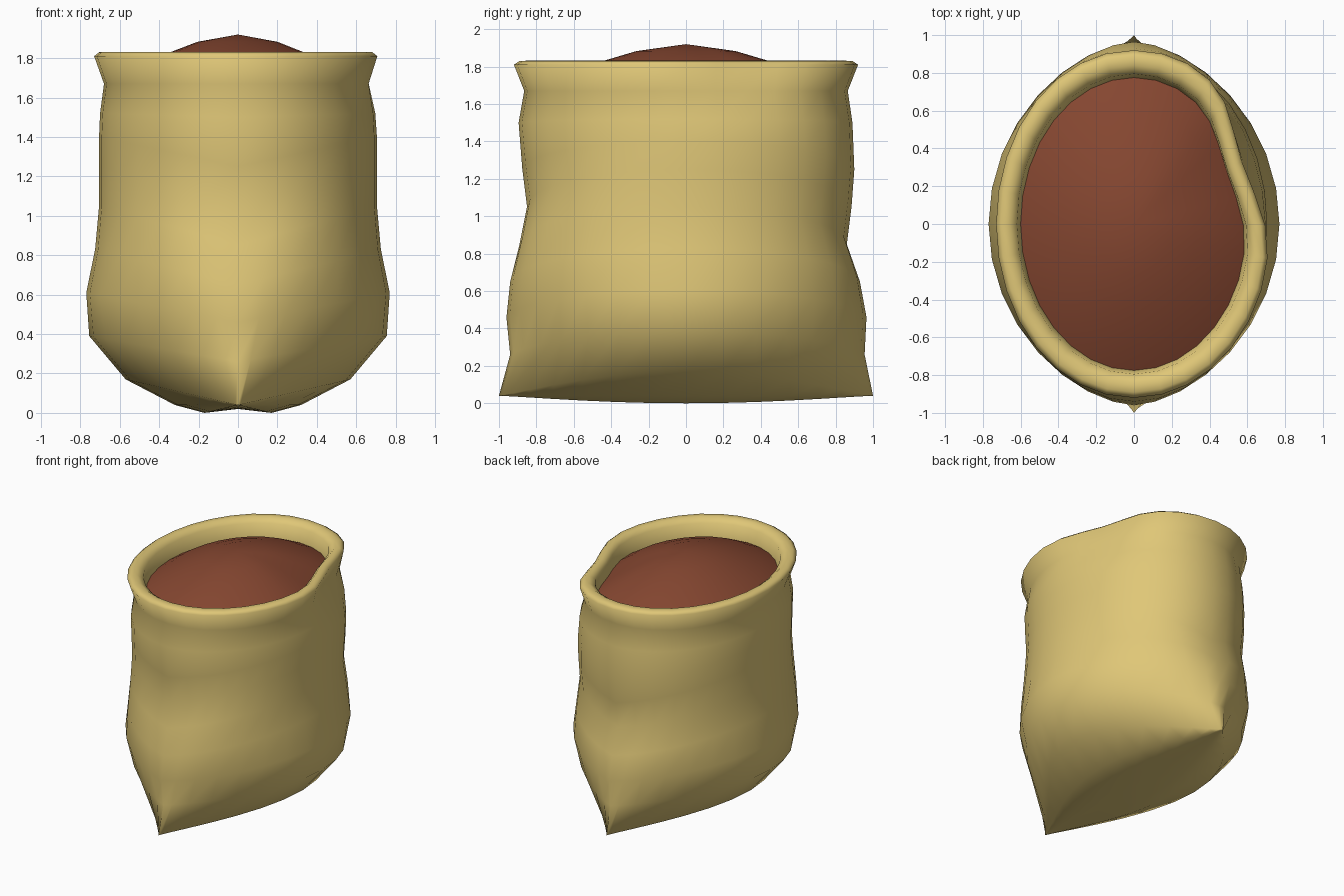
import bpy, bmesh
from math import sin, cos, pi, exp, degrees

if "Cube" in bpy.data.objects:
    bpy.data.objects.remove(bpy.data.objects["Cube"])

N = 32


def material(name, color):
    m = bpy.data.materials.new(name)
    m.diffuse_color = (*color, 1)
    m.use_nodes = True
    m.node_tree.nodes["Principled BSDF"].inputs["Base Color"].default_value = m.diffuse_color
    return m


def dent(t):
    # inward push on the right-back side of the mouth
    d = degrees(t)
    d = d - 360 if d > 180 else d
    return exp(-((d - 23) / 22) ** 2)


def ring(side_x, side_z, front_y, back_y, corner_z, power, dent_amount):
    # ellipse whose front and back ends pinch to a point as power grows
    pts = []
    for i in range(N):
        t = 2 * pi * i / N
        c, s = cos(t), sin(t)
        if abs(c) < 1e-6:
            c = 0
        w = abs(c) ** power
        d = dent(t) * dent_amount
        x = side_x * w * (1 if c >= 0 else -1) - d
        y = s * (back_y if s > 0 else front_y) - d * 0.2
        pts.append((x, y, corner_z + (side_z - corner_z) * w))
    return pts


def loft(name, rings, mat, tip=None):
    bm = bmesh.new()
    loops = [[bm.verts.new(p) for p in r] for r in rings]
    for a, b in zip(loops, loops[1:]):
        for i in range(N):
            j = (i + 1) % N
            bm.faces.new((a[i], a[j], b[j], b[i]))
    if tip:
        v = bm.verts.new(tip)
        for i in range(N):
            bm.faces.new((loops[-1][i], loops[-1][(i + 1) % N], v))
    bmesh.ops.remove_doubles(bm, verts=bm.verts, dist=0.0005)
    bmesh.ops.recalc_face_normals(bm, faces=bm.faces)
    for f in bm.faces:
        f.smooth = True
    me = bpy.data.meshes.new(name)
    bm.to_mesh(me)
    bm.free()
    me.materials.append(mat)
    ob = bpy.data.objects.new(name, me)
    bpy.context.collection.objects.link(ob)
    return ob


cloth = material("cloth", (0.74, 0.57, 0.185))
filling = material("filling", (0.235, 0.062, 0.03))

# Sack: pinched bottom seam, slumped sides, flared rolled rim
# (side x, side z, front y, back y, corner z, pinch, dent)
sack_rows = [
    (0.00, 0.02, 1.00, 1.00, 0.04, 2.5, 0),
    (0.17, 0.00, 1.00, 1.00, 0.04, 2.5, 0),
    (0.32, 0.04, 1.00, 1.00, 0.04, 2.5, 0),
    (0.57, 0.17, 1.00, 1.00, 0.04, 2.3, 0),
    (0.755, 0.39, 0.94, 0.955, 0.26, 1.5, 0),
    (0.77, 0.61, 0.96, 0.965, 0.46, 1.2, 0),
    (0.725, 0.83, 0.94, 0.93, 0.65, 1.04, 0),
    (0.705, 1.05, 0.89, 0.86, 0.85, 0.95, 0),
    (0.705, 1.25, 0.85, 0.885, 1.05, 0.93, 0),
    (0.705, 1.40, 0.875, 0.90, 1.25, 0.96, 0),
    (0.70, 1.52, 0.895, 0.89, 1.50, 0.97, 0.01),
    (0.68, 1.67, 0.865, 0.865, 1.67, 0.97, 0.05),
    (0.73, 1.81, 0.92, 0.92, 1.81, 0.98, 0.105),
    (0.705, 1.83, 0.89, 0.89, 1.83, 0.98, 0.105),
    (0.66, 1.832, 0.84, 0.84, 1.832, 0.98, 0.095),
    (0.62, 1.80, 0.795, 0.795, 1.80, 1, 0.08),
    (0.60, 1.69, 0.775, 0.775, 1.69, 1, 0.065),
]
loft("sack", [ring(*r) for r in sack_rows], cloth)

# Filling: low mound inside the mouth
mound_rows = [(1.0, 1.69), (0.82, 1.76), (0.56, 1.832), (0.34, 1.883)]
loft("filling", [ring(0.605 * s, z, 0.78 * s, 0.78 * s, z, 1, 0.065 * s)
                 for s, z in mound_rows], filling, tip=(0, 0, 1.92))
